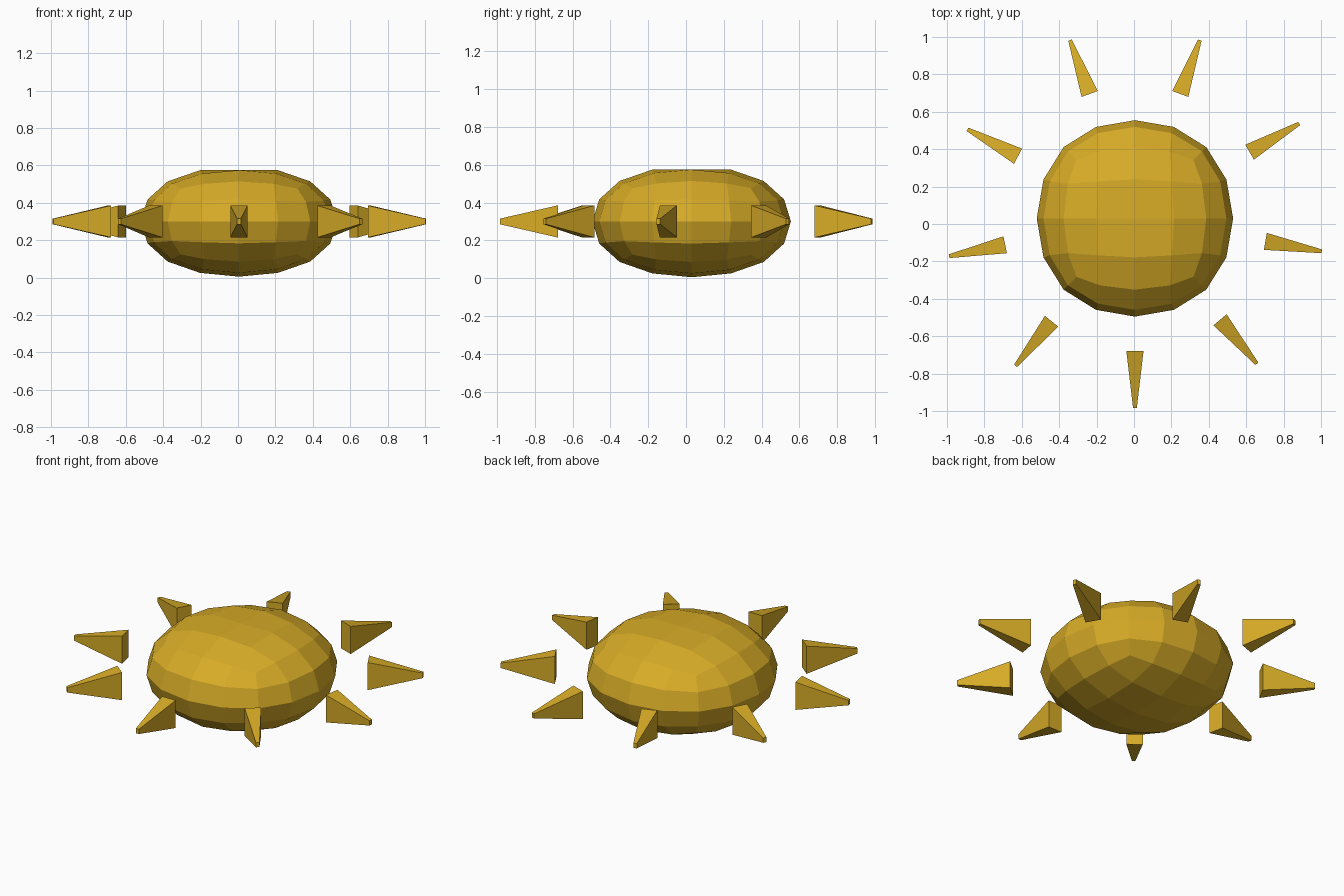
import bpy, bmesh, math
from mathutils import Vector, Matrix

if "Cube" in bpy.data.objects:
    bpy.data.objects.remove(bpy.data.objects["Cube"])

CX, CY, CZ = 0.005, 0.03, 0.30

gold = bpy.data.materials.new("gold")
gold.diffuse_color = (0.68, 0.41, 0.02, 1.0)
gold.use_nodes = True
gold.node_tree.nodes["Principled BSDF"].inputs["Base Color"].default_value = gold.diffuse_color

# Body: rounded cube, squashed, with a slightly flattened top
bpy.ops.mesh.primitive_cube_add(size=2)
body = bpy.context.object
body.name = "sun_body"
sub = body.modifiers.new("round", 'SUBSURF')
sub.levels = 2
bpy.ops.object.modifier_apply(modifier="round")
reach = max(v.co.x for v in body.data.vertices)
radius, half_height, flat_top = 0.525, 0.295, 0.574
for v in body.data.vertices:
    x, y, z = v.co / reach
    v.co = (CX + x * radius, CY + y * radius,
            min(CZ + z * half_height, flat_top))
body.data.materials.append(gold)
for p in body.data.polygons:
    p.use_smooth = False


# Rays: tapered blocks pointing outwards
def add_ray(index, degrees):
    bm = bmesh.new()
    bmesh.ops.create_cube(bm, size=2)
    for v in bm.verts:
        outer = v.co.x > 0
        v.co = Vector((1.014 if outer else 0.708,
                       v.co.y * (0.01 if outer else 0.046),
                       v.co.z * (0.015 if outer else 0.085)))
    bm.transform(Matrix.Translation((CX, CY, CZ))
                 @ Matrix.Rotation(math.radians(degrees), 4, 'Z'))
    mesh = bpy.data.meshes.new(f"ray_{index}")
    bm.to_mesh(mesh)
    bm.free()
    mesh.materials.append(gold)
    bpy.context.collection.objects.link(bpy.data.objects.new(f"ray_{index}", mesh))


for i, angle in enumerate((-90, -50, -10, 30, 70, 110, 152, 191.5, 231)):
    add_ray(i + 1, angle)
